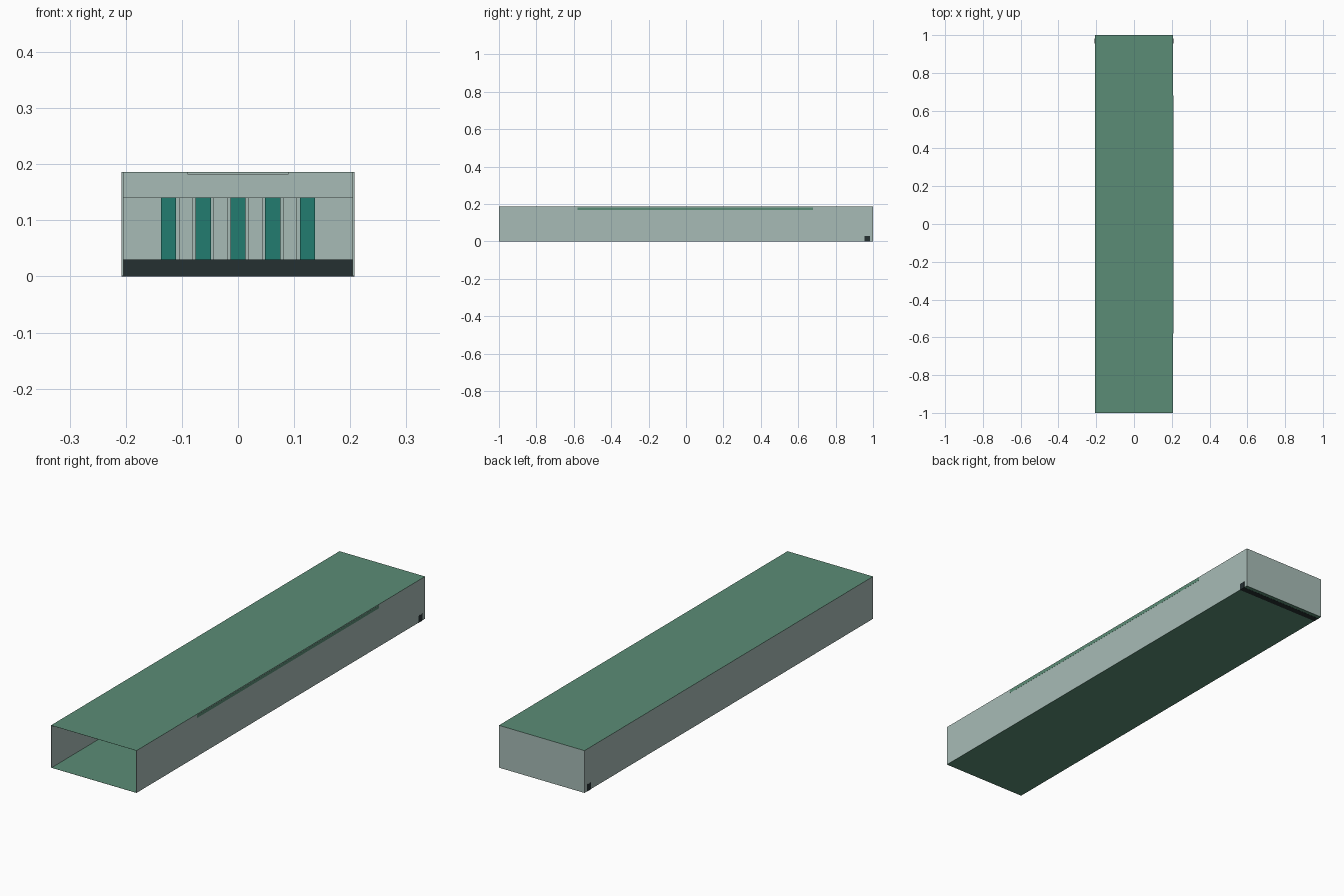
import bpy

if "Cube" in bpy.data.objects:
    bpy.data.objects.remove(bpy.data.objects["Cube"])

W, L, H, T = 0.2075, 1.0, 0.186, 0.003   # half width, half length, height, wall thickness
E = 0.0005                               # thin sheet thickness


def material(name, rgb):
    m = bpy.data.materials.new(name)
    m.diffuse_color = (*rgb, 1)
    m.use_nodes = True
    m.node_tree.nodes["Principled BSDF"].inputs["Base Color"].default_value = m.diffuse_color
    return m


green = material("muted_green", (0.105, 0.265, 0.182))
grey = material("pale_grey_green", (0.39, 0.50, 0.47))
teal = material("teal", (0.016, 0.20, 0.16))
dark = material("charcoal", (0.018, 0.029, 0.031))


def box(name, lo, hi, mat):
    """Box spanning two opposite corners."""
    x0, y0, z0 = lo
    x1, y1, z1 = hi
    verts = [(x, y, z) for x in (x0, x1) for y in (y0, y1) for z in (z0, z1)]
    faces = [(0, 1, 3, 2), (4, 6, 7, 5), (0, 4, 5, 1),
             (2, 3, 7, 6), (0, 2, 6, 4), (1, 5, 7, 3)]
    me = bpy.data.meshes.new(name)
    me.from_pydata(verts, [], faces)
    me.materials.append(mat)
    ob = bpy.data.objects.new(name, me)
    bpy.context.collection.objects.link(ob)
    return ob


# Shell: floor, roof, two long walls and the closed back end; front stays open
box("floor", (-W, -L, E), (W, L, 2 * E), green)
box("roof", (-W, -L, H - E), (W, L, H), green)
box("left_wall", (-W, -L, 2 * E), (-W + T, L, H - E), grey)
box("right_wall", (W - T, -L, 2 * E), (W, L, H - E), grey)
box("back_wall", (-W + T, L - T, 2 * E), (W - T, L, H - E), grey)

# Roof edge trim showing on the right wall
box("right_wall_trim", (W - E, -0.58, 0.169), (W + E, 0.68, 0.183), green)

# Dark kerb across the far end
box("back_kerb", (-W - E, 0.955, 0), (W + E, 0.983, 0.03), dark)

# Header above the end panels
box("back_header", (-W + T, 0.985, 0.141), (W - T, L - T, H - E), grey)

# Teal panels standing behind the kerb, with pale panels in between
for i in range(5):
    x = (i - 2) * 0.062
    box(f"teal_panel_{i + 1}", (x - 0.0135, 0.965, 0.028), (x + 0.0135, 0.975, 0.141), teal)
    if i < 4:
        x += 0.031
        box(f"pale_panel_{i + 1}", (x - 0.0125, 0.970, 0.028), (x + 0.0125, 0.980, 0.141), grey)

# Row of ceiling lights
for i in range(11):
    y = -0.74 + i * 0.156
    box(f"ceiling_light_{i + 1}", (-0.09, y - 0.011, H - 0.004), (0.09, y + 0.011, H - 0.0001), grey)
